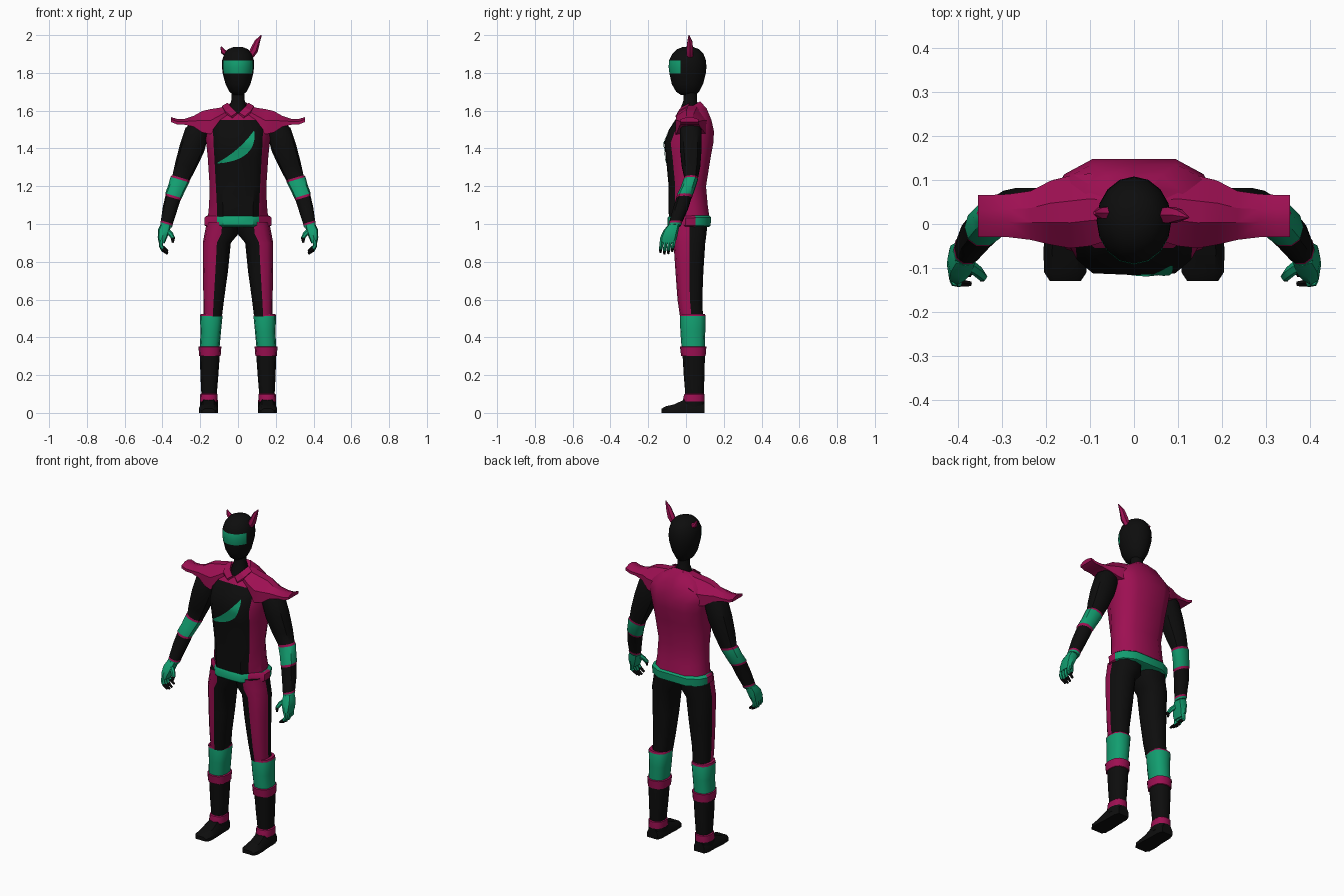
import bpy, bmesh, math
from mathutils import Vector
from mathutils.bvhtree import BVHTree

COLOURS = {"black": (0.004, 0.004, 0.004), "magenta": (0.34, 0.005, 0.085), "teal": (0.006, 0.34, 0.16)}
MATS = []
for cname, c in COLOURS.items():
    m = bpy.data.materials.new(cname)
    m.diffuse_color = (*c, 1)
    MATS.append(m)
K, M, T = 0, 1, 2


def finish(name, bm, mirror, angle=40):
    me = bpy.data.meshes.new(name)
    bm.to_mesh(me)
    bm.free()
    for m in MATS:
        me.materials.append(m)
    ob = bpy.data.objects.new(name, me)
    bpy.context.collection.objects.link(ob)
    bpy.ops.object.select_all(action='DESELECT')
    ob.select_set(True)
    bpy.context.view_layer.objects.active = ob
    bpy.ops.object.shade_smooth_by_angle(angle=math.radians(angle))
    if mirror:
        ob.modifiers.new("Mirror", 'MIRROR')
    return ob


def skin(name, rings, colour, mirror=False, angle=40):
    """Join closed rings of points; colour is an index or a rule (row, segment)."""
    rule = colour if callable(colour) else (lambda i, j: colour)
    bm = bmesh.new()
    vs = [[bm.verts.new(p) for p in r] for r in rings]
    n = len(vs[0])
    for i in range(len(vs) - 1):
        for j in range(n):
            k = (j + 1) % n
            f = bm.faces.new((vs[i][j], vs[i][k], vs[i + 1][k], vs[i + 1][j]))
            f.material_index = rule(i, j)
    for row, r in ((0, vs[0]), (len(vs) - 2, vs[-1])):
        bm.faces.new(r).material_index = rule(row, 0)
    bmesh.ops.recalc_face_normals(bm, faces=bm.faces)
    return finish(name, bm, mirror, angle)


def oval(z, x0, x1, y0, y1, n=12, power=0.8, tilt=0.0):
    """Rounded horizontal ring filling the given bounds, first point at +x."""
    cx, cy = (x0 + x1) / 2, (y0 + y1) / 2
    out = []
    for j in range(n):
        a = math.tau * j / n
        c, s = math.cos(a), math.sin(a)
        dx = math.copysign(abs(c) ** power, c) * (x1 - x0) / 2
        dy = math.copysign(abs(s) ** power, s) * (y1 - y0) / 2
        out.append((cx + dx, cy + dy, z + tilt * dx))
    return out


def tube(name, path, radii, colour, mirror=False, n=6):
    """Tapered tube along a path."""
    pts = [Vector(p) for p in path]
    rings = []
    for i, p in enumerate(pts):
        d = (pts[min(i + 1, len(pts) - 1)] - pts[max(i - 1, 0)]).normalized()
        u = d.cross(Vector((0, 1, 0))).normalized()
        w = d.cross(u)
        rings.append([p + radii[i] * (u * math.cos(math.tau * j / n) + w * math.sin(math.tau * j / n))
                      for j in range(n)])
    return skin(name, rings, colour, mirror)


def body_ring(zf, zb, p, w, yf, yb):
    """Torso outline: front panel of half width p, full half width w."""
    half = [(0, yf), (p * .72, yf + .004), (p, yf + .035), (w, yf + (yb - yf) * .42),
            (w, yf + (yb - yf) * .65), (w * .88, yb - .035), (w * .52, yb), (0, yb)]
    pts = half + [(-x, y) for x, y in half[-2:0:-1]]
    return [(x, y, zf + (zb - zf) * (y - yf) / (yb - yf)) for x, y in pts]


FRONT = (0, 1, 12, 13)
# Torso: black chest panel in a magenta vest
torso_rings = [body_ring(*r) for r in [
    (1.03, 1.03, .11, .160, -.090, .125), (1.10, 1.10, .112, .153, -.094, .115),
    (1.20, 1.20, .117, .150, -.092, .106), (1.35, 1.35, .125, .160, -.106, .130),
    (1.43, 1.43, .130, .168, -.116, .145), (1.50, 1.49, .132, .180, -.090, .148),
    (1.55, 1.55, .125, .185, -.058, .135), (1.575, 1.61, .08, .120, -.042, .110),
    (1.585, 1.65, .045, .060, -.032, .075)]]
torso = skin("torso", torso_rings, lambda i, j: K if j in FRONT and i < 6 else M)

# Belt: teal front and back, magenta hips
skin("belt", [body_ring(*r) for r in [
    (.985, .985, .108, .165, -.088, .120), (.995, .99, .112, .176, -.099, .130),
    (1.03, 1.035, .112, .178, -.099, .133), (1.042, 1.045, .108, .165, -.090, .122)]],
    lambda i, j: M if j in (2, 3, 10, 11) else T)

# Curved chest stripe laid on the chest panel
bm = bmesh.new()
torso_tree = BVHTree.FromPolygons([v.co for v in torso.data.vertices],
                                  [p.vertices[:] for p in torso.data.polygons])


def bezier(a, b, c, t):
    return [a[k] * (1 - t) ** 2 + 2 * b[k] * t * (1 - t) + c[k] * t * t for k in (0, 1)]


rows = []
for s in range(13):
    t = s / 12
    lo = bezier((-.11, 1.32), (.10, 1.335), (.088, 1.49), t)
    up = bezier((-.107, 1.326), (.01, 1.39), (.082, 1.492), t)
    row = []
    for q in range(4):
        x, z = [lo[k] + (up[k] - lo[k]) * q / 3 for k in (0, 1)]
        hit = torso_tree.ray_cast(Vector((x, -1, z)), Vector((0, 1, 0)))[0]
        row.append(bm.verts.new((x, hit.y - .005, z)))
    rows.append(row)
for a, b in zip(rows, rows[1:]):
    for q in range(3):
        bm.faces.new((a[q], b[q], b[q + 1], a[q + 1])).material_index = T
finish("chest_stripe", bm, False)

# Neck
skin("neck", [oval(z, -r, r, y - r, y + r, 12, 1) for z, r, y in
              [(1.57, .05, .015), (1.62, .046, .02), (1.655, .035, .022), (1.71, .035, .022)]], K)

# Head with a teal visor band
head = [(1.682, .022, -.025, .05), (1.70, .045, -.052, .07), (1.74, .066, -.075, .09),
        (1.798, .081, -.088, .105), (1.83, .085, -.092, .108), (1.865, .084, -.09, .106),
        (1.90, .073, -.073, .093), (1.925, .053, -.048, .07), (1.938, .022, -.015, .035)]
skin("head", [oval(z, -r, r, a, b, 16, 1) for z, r, a, b in head],
     lambda i, j: T if i in (3, 4) and 9 <= j <= 14 else K)

# Uneven horns
tube("long_horn", [(.066, .02, 1.89), (.085, .02, 1.92), (.102, .02, 1.965), (.124, .015, 2.0)],
     [.018, .021, .015, .002], M)
tube("short_horn", [(-.055, .025, 1.90), (-.078, .025, 1.912), (-.09, .025, 1.938)],
     [.016, .014, .004], M)

# Flared shoulder plates, skinned outward along x: x, y range, bottom, top
plates = [(.05, -.035, .10, 1.57, 1.628), (.10, -.05, .115, 1.52, 1.615), (.145, -.055, .11, 1.475, 1.608),
          (.19, -.047, .098, 1.485, 1.598), (.235, -.036, .075, 1.515, 1.572), (.285, -.03, .068, 1.526, 1.556),
          (.325, -.03, .066, 1.528, 1.557), (.355, -.03, .066, 1.540, 1.566)]
skin("shoulder_plate", [[(x, a, lo), (x, a, lo + (hi - lo) * .55), (x, a + (b - a) * .35, hi),
                         (x, a + (b - a) * .65, hi), (x, b, lo + (hi - lo) * .55), (x, b, lo)]
                        for x, a, b, lo, hi in plates], M, True, 25)

# Collar flaps beside the neck opening
skin("collar_flap", [[(.055, .02, 1.642), (.085, .01, 1.625), (.08, .0, 1.60), (.05, .01, 1.61)],
                     [(.035, -.026, 1.618), (.07, -.04, 1.60), (.065, -.045, 1.585), (.03, -.02, 1.595)],
                     [(.006, -.042, 1.59), (.035, -.056, 1.57), (.03, -.05, 1.56), (.004, -.036, 1.58)]],
     M, True, 25)

# Arms with trimmed elbow bands
arm = [(1.54, .16, .23, -.015, .07, K), (1.49, .155, .278, -.035, .085, K), (1.40, .18, .308, -.035, .085, K),
       (1.31, .222, .332, -.025, .078, K), (1.245, .255, .347, -.01, .065, M), (1.235, .258, .357, -.014, .064, T),
       (1.19, .28, .37, -.03, .05, T), (1.15, .298, .385, -.05, .036, M), (1.138, .304, .384, -.052, .03, K),
       (1.08, .323, .398, -.07, .012, K), (1.01, .345, .408, -.09, -.02, M), (1.0, .347, .41, -.092, -.022, T),
       (.99, .35, .412, -.095, -.028, T)]
skin("arm", [oval(*r[:5], 10, .9, .3) for r in arm], lambda i, j: arm[i][5], True)

# Gloved hand: palm, fingers and thumb
skin("palm", [oval(*r, 8, .75, .15) for r in [
    (.995, .355, .41, -.095, -.035), (.965, .362, .424, -.12, -.04),
    (.925, .378, .425, -.138, -.048), (.90, .388, .42, -.137, -.058)]], T, True)
for f in range(4):
    y = -.128 + .021 * f
    drop = (.008, 0, .002, .014)[f]
    tube("finger", [(.405, y, .915), (.408, y - .003, .885), (.398, y - .006, .862 + drop),
                    (.372, y - .008, .842 + drop)], [.012, .011, .01, .006],
         lambda i, j: K if i == 2 else T, True)
tube("thumb", [(.38, -.09, .968), (.355, -.108, .945), (.344, -.12, .925), (.346, -.126, .902)],
     [.015, .013, .011, .006], lambda i, j: K if i == 2 else T, True)

# Trouser legs: magenta on the outer front quarter
leg = [(1.01, 0, .165, -.08, .115), (.945, 0, .178, -.072, .108), (.90, .038, .186, -.066, .102),
       (.75, .053, .186, -.056, .092), (.60, .074, .183, -.045, .086), (.51, .085, .182, -.032, .09)]
skin("trouser_leg", [oval(*r) for r in leg], lambda i, j: M if j >= 9 else K, True)

# Knee guard, cuff, boot shaft and ankle trim
shin = [(.523, .086, .198, -.03, .10, M), (.512, .082, .202, -.032, .104, T), (.43, .09, .198, -.03, .102, T),
        (.352, .097, .202, -.024, .10, M), (.350, .088, .209, -.032, .108, M), (.302, .092, .206, -.026, .104, M),
        (.300, .097, .202, -.018, .10, K), (.20, .104, .199, -.012, .098, K), (.102, .112, .194, -.004, .094, M),
        (.098, .108, .20, -.01, .098, M), (.06, .107, .202, -.018, .099, K), (.03, .107, .202, -.015, .097, K)]
skin("lower_leg", [oval(*r[:5]) for r in shin], lambda i, j: shin[i][5], True)

# Shoes, skinned from heel to toe: y, centre x, half width, top
shoe = [(.098, .155, .034, .055), (.07, .155, .044, .064), (-.01, .155, .046, .07),
        (-.06, .156, .05, .046), (-.11, .156, .048, .034), (-.13, .156, .035, .022)]
skin("shoe", [[(x - w, y, 0), (x - w, y, h * .55), (x - w * .6, y, h), (x + w * .6, y, h),
               (x + w, y, h * .55), (x + w, y, 0)] for y, x, w, h in shoe], K, True)
